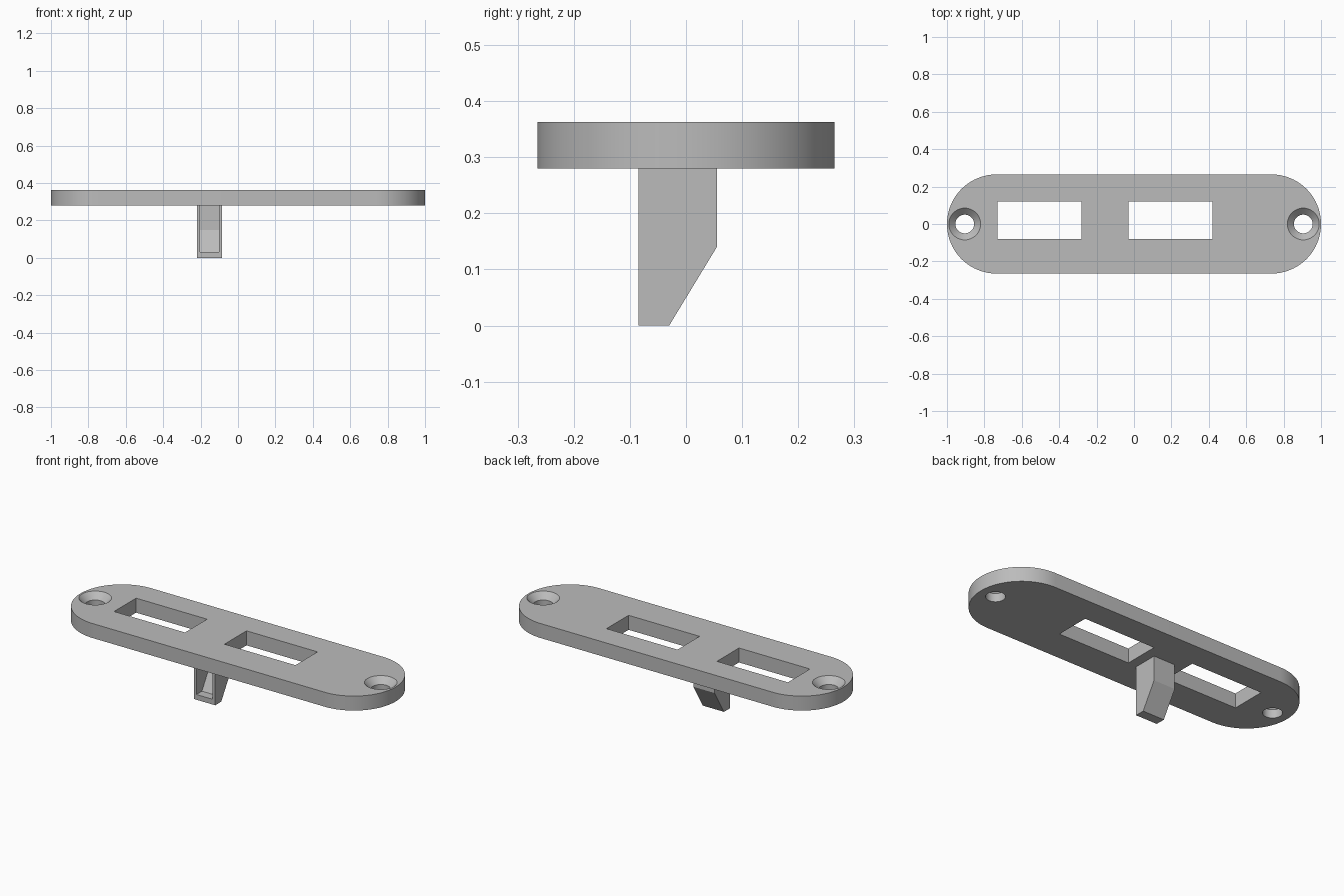
import bpy, bmesh, math

cube = bpy.data.objects.get("Cube")
if cube:
    bpy.data.objects.remove(cube)

grey = bpy.data.materials.new("plain grey")
grey.use_nodes = True
colour = (0.5, 0.5, 0.5, 1)
grey.diffuse_color = colour
grey.node_tree.nodes["Principled BSDF"].inputs["Base Color"].default_value = colour

BOTTOM, TOP = 0.28, 0.363
RADIUS = 0.265


def prism(name, points, offset):
    """Extrude a closed 3D outline along an offset vector."""
    bm = bmesh.new()
    face = bm.faces.new([bm.verts.new(p) for p in points])
    ext = bmesh.ops.extrude_face_region(bm, geom=[face])
    moved = [v for v in ext["geom"] if isinstance(v, bmesh.types.BMVert)]
    bmesh.ops.translate(bm, verts=moved, vec=offset)
    bmesh.ops.recalc_face_normals(bm, faces=bm.faces)
    mesh = bpy.data.meshes.new(name)
    bm.to_mesh(mesh)
    bm.free()
    mesh.materials.append(grey)
    obj = bpy.data.objects.new(name, mesh)
    bpy.context.collection.objects.link(obj)
    return obj


def box(name, x0, x1, y0, y1, z0, z1):
    return prism(name, [(x0, y0, z0), (x1, y0, z0), (x1, y1, z0), (x0, y1, z0)], (0, 0, z1 - z0))


def cone(name, x, r0, r1, z0, z1):
    bpy.ops.mesh.primitive_cone_add(vertices=64, radius1=r0, radius2=r1, depth=z1 - z0,
                                    location=(x, 0, (z0 + z1) / 2))
    obj = bpy.context.object
    obj.name = name
    obj.data.materials.append(grey)
    return obj


def cut(target, cutter):
    """Apply a boolean difference and remove the cutter."""
    cutter.hide_render = True
    mod = target.modifiers.new("cut", 'BOOLEAN')
    mod.object = cutter
    mod.solver = 'EXACT'
    bpy.ops.object.select_all(action='DESELECT')
    bpy.context.view_layer.objects.active = target
    target.select_set(True)
    bpy.ops.object.modifier_apply(modifier=mod.name)
    bpy.data.objects.remove(cutter)


def smooth(obj, angle):
    bpy.ops.object.select_all(action='DESELECT')
    bpy.context.view_layer.objects.active = obj
    obj.select_set(True)
    bpy.ops.object.shade_smooth_by_angle(angle=math.radians(angle))


# Plate with round ends
outline = []
steps = 48
for side in (1, -1):
    for i in range(steps + 1):
        a = math.pi * (i / steps - 0.5)
        outline.append((side * (1 - RADIUS + RADIUS * math.cos(a)),
                        side * RADIUS * math.sin(a), BOTTOM))
plate = prism("plate", outline, (0, 0, TOP - BOTTOM))

# Rectangular windows
for x in (-0.73, -0.03):
    cut(plate, box("window_cutter", x, x + 0.45, -0.08, 0.12, 0.2, 0.5))

# Countersunk screw holes
for x in (-0.905, 0.905):
    cut(plate, cone("hole_cutter", x, 0.05, 0.05, 0.2, 0.5))
    cut(plate, cone("countersink_cutter", x, 0.05, 0.095, TOP - 0.035, TOP + 0.01))
smooth(plate, 30)

# Hooked tab, hollow at the front
X0, X1, WALL = -0.22, -0.085, 0.016
side_view = [(-0.085, 0), (-0.03, 0), (0.055, 0.14), (0.055, BOTTOM), (-0.085, BOTTOM)]
tab = prism("tab", [(X0, y, z) for y, z in side_view], (X1 - X0, 0, 0))
pocket_view = [(-0.12, 0.03), (-0.035, 0.03), (0.037, 0.15), (0.037, 0.3), (-0.12, 0.3)]
cut(tab, prism("pocket_cutter", [(X0 + WALL, y, z) for y, z in pocket_view],
               (X1 - X0 - 2 * WALL, 0, 0)))
smooth(tab, 20)
